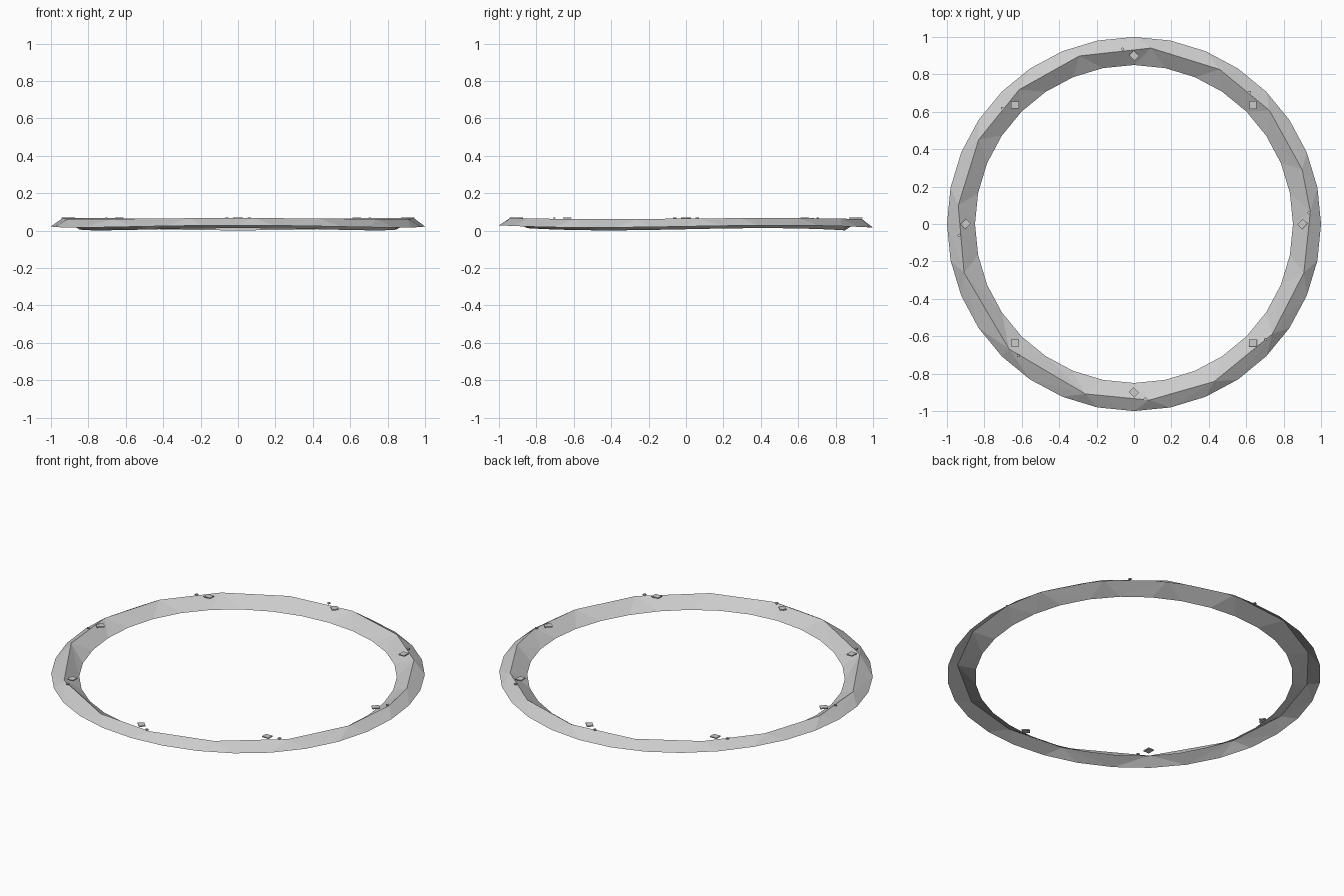
import bpy
import bmesh
from math import sin, cos, pi, radians
from mathutils import Matrix

cube = bpy.data.objects.get("Cube")
if cube:
    bpy.data.objects.remove(cube)

# Single grey material
grey = bpy.data.materials.new("light_grey")
grey.use_nodes = True
colour = (0.6, 0.6, 0.6, 1)
grey.diffuse_color = colour
grey.node_tree.nodes["Principled BSDF"].inputs["Base Color"].default_value = colour


def finish(name, bm):
    mesh = bpy.data.meshes.new(name)
    bm.to_mesh(mesh)
    bm.free()
    mesh.materials.append(grey)
    obj = bpy.data.objects.new(name, mesh)
    bpy.context.collection.objects.link(obj)
    return obj


def loop(bm, angles, radius, height, wave):
    """Ring of vertices whose height ripples three times round."""
    return [bm.verts.new((radius * cos(a), radius * sin(a), height + wave * sin(3 * a)))
            for a in angles]


def stitch(bm, rim, rim_angles, ridge, ridge_angles, flip):
    """Triangle strip between two loops of different vertex counts."""
    i = j = 0
    n, m = len(rim), len(ridge)
    ra = rim_angles + [rim_angles[0] + 2 * pi]
    da = ridge_angles + [ridge_angles[0] + 2 * pi]
    while i < n or j < m:
        a, b = rim[i % n], ridge[j % m]
        step_rim = j == m or (i < n and ra[i] + ra[i + 1] <= da[j] + da[j + 1])
        if step_rim:
            i += 1
            tri = [a, rim[i % n], b]
        else:
            j += 1
            tri = [a, ridge[j % m], b]
        bm.faces.new(tri[::-1] if flip else tri)


# Faceted ring: fine rims and a coarse, uneven crest, open underneath
bm = bmesh.new()
rim_angles = [2 * pi * k / 32 for k in range(32)]
ridge_angles = [radians(a) for a in (4, 18, 40, 61, 84.5, 108, 130.5, 151.5,
                                     174, 196, 225, 254, 275, 297, 321.5, 344)]
outer = loop(bm, rim_angles, 1.0, 0.022, 0.006)
inner = loop(bm, rim_angles, 0.85, 0.007, 0.006)
ridge = loop(bm, ridge_angles, 0.945, 0.064, 0.003)
stitch(bm, outer, rim_angles, ridge, ridge_angles, False)
stitch(bm, inner, rim_angles, ridge, ridge_angles, True)
finish("faceted_ring", bm)

# Eight small plain tabs along the crest, each with a tiny stud beside it
for k in range(8):
    a = k * pi / 4
    for name, radius, offset, size in (("tab", 0.9, 0, (0.042, 0.036, 0.006)),
                                       ("stud", 0.937, radians(3.7), (0.014, 0.014, 0.006))):
        bm = bmesh.new()
        place = (Matrix.Translation((radius * cos(a + offset), radius * sin(a + offset), 0.068))
                 @ Matrix.Rotation(a + pi / 4, 4, "Z") @ Matrix.Diagonal((*size, 1)))
        bmesh.ops.create_cube(bm, size=1, matrix=place)
        finish(f"{name}_{k + 1}", bm)
